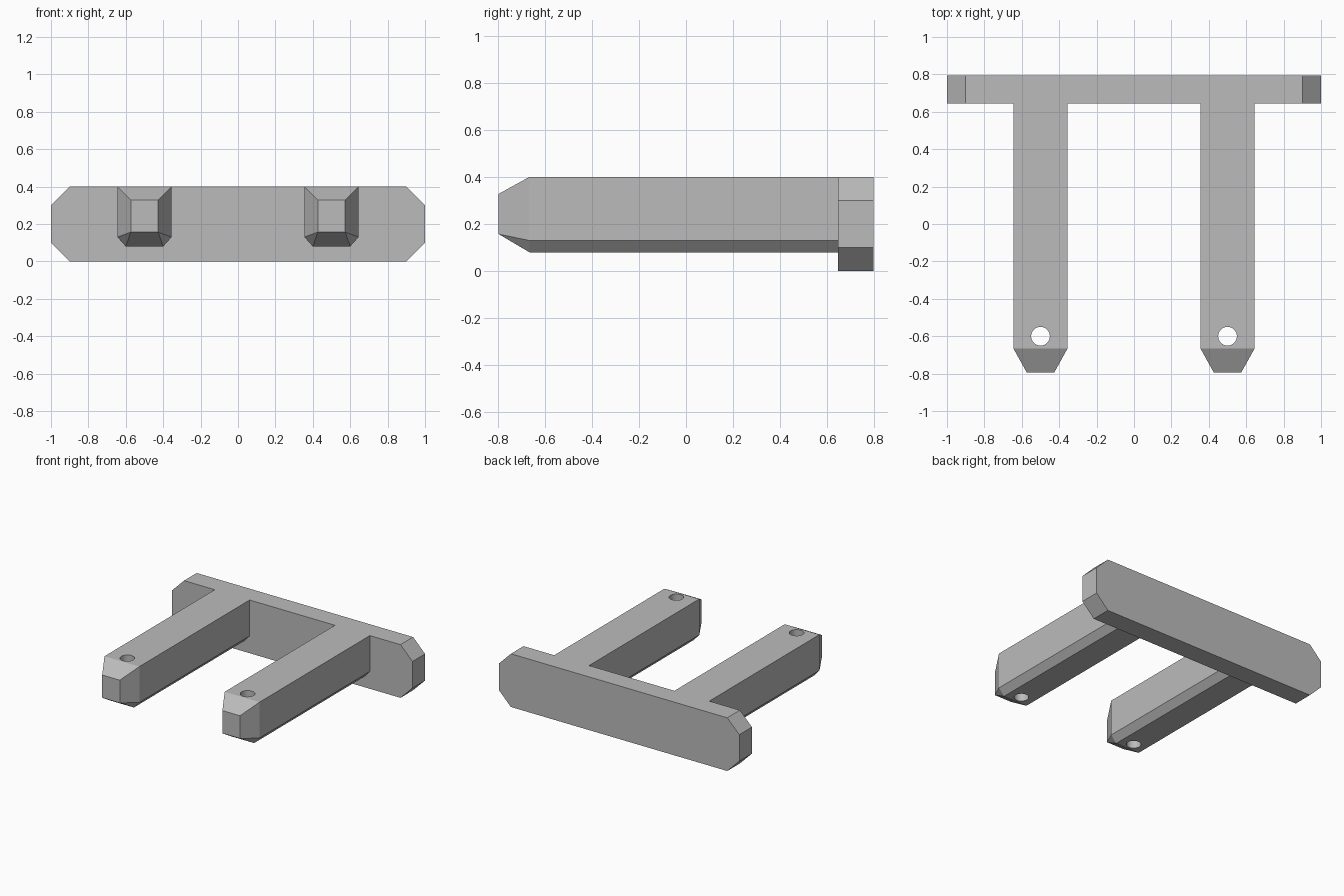
import bpy, bmesh, math

if "Cube" in bpy.data.objects:
    bpy.data.objects.remove(bpy.data.objects["Cube"])

grey = bpy.data.materials.new("plain_grey")
grey.diffuse_color = (0.5, 0.5, 0.5, 1)
grey.use_nodes = True
grey.node_tree.nodes["Principled BSDF"].inputs["Base Color"].default_value = grey.diffuse_color


def loft(name, sections):
    """Solid through matching closed sections, capped at both ends."""
    bm = bmesh.new()
    rings = [[bm.verts.new(p) for p in s] for s in sections]
    n = len(rings[0])
    for a, b in zip(rings, rings[1:]):
        for i in range(n):
            j = (i + 1) % n
            bm.faces.new((a[i], a[j], b[j], b[i]))
    bm.faces.new(rings[0])
    bm.faces.new(rings[-1])
    bmesh.ops.remove_doubles(bm, verts=bm.verts, dist=1e-4)
    bmesh.ops.recalc_face_normals(bm, faces=bm.faces)
    mesh = bpy.data.meshes.new(name)
    bm.to_mesh(mesh)
    bm.free()
    mesh.materials.append(grey)
    obj = bpy.data.objects.new(name, mesh)
    bpy.context.collection.objects.link(obj)
    return obj


def boolean(target, other, operation):
    """Apply a boolean and remove the helper."""
    mod = target.modifiers.new(operation, 'BOOLEAN')
    mod.object, mod.operation, mod.solver = other, operation, 'EXACT'
    bpy.context.view_layer.objects.active = target
    bpy.ops.object.modifier_apply(modifier=mod.name)
    bpy.data.objects.remove(other)


# Back plate: long bar with four clipped corners
outline = [(-1, .1), (-.9, 0), (.9, 0), (1, .1), (1, .3), (.9, .4), (-.9, .4), (-1, .3)]
plate = loft("clip_body", [[(x, y, z) for x, z in outline] for y in (.645, .795)])

# Prongs: bevelled underside, tapered tip, vertical pin hole
body = [(-.145, .4), (-.145, .13), (-.1, .08), (.1, .08), (.145, .13), (.145, .4)]
tip = [(-.073, .328), (-.073, .157), (-.073, .157), (.073, .157), (.073, .157), (.073, .328)]
for cx in (-.5, .5):
    prong = loft("prong", [[(cx + x, y, z) for x, z in ring]
                           for y, ring in ((-.795, tip), (-.665, body), (.72, body))])
    circle = [(cx + .05 * math.cos(a), -.6 + .05 * math.sin(a))
              for a in (i * math.tau / 32 for i in range(32))]
    hole = loft("pin_hole", [[(x, y, z) for x, y in circle] for z in (-.1, .6)])
    boolean(prong, hole, 'DIFFERENCE')
    boolean(plate, prong, 'UNION')

# Crisp flat faces, smooth hole walls
plate.select_set(True)
bpy.context.view_layer.objects.active = plate
bpy.ops.object.shade_smooth_by_angle(angle=math.radians(20))
